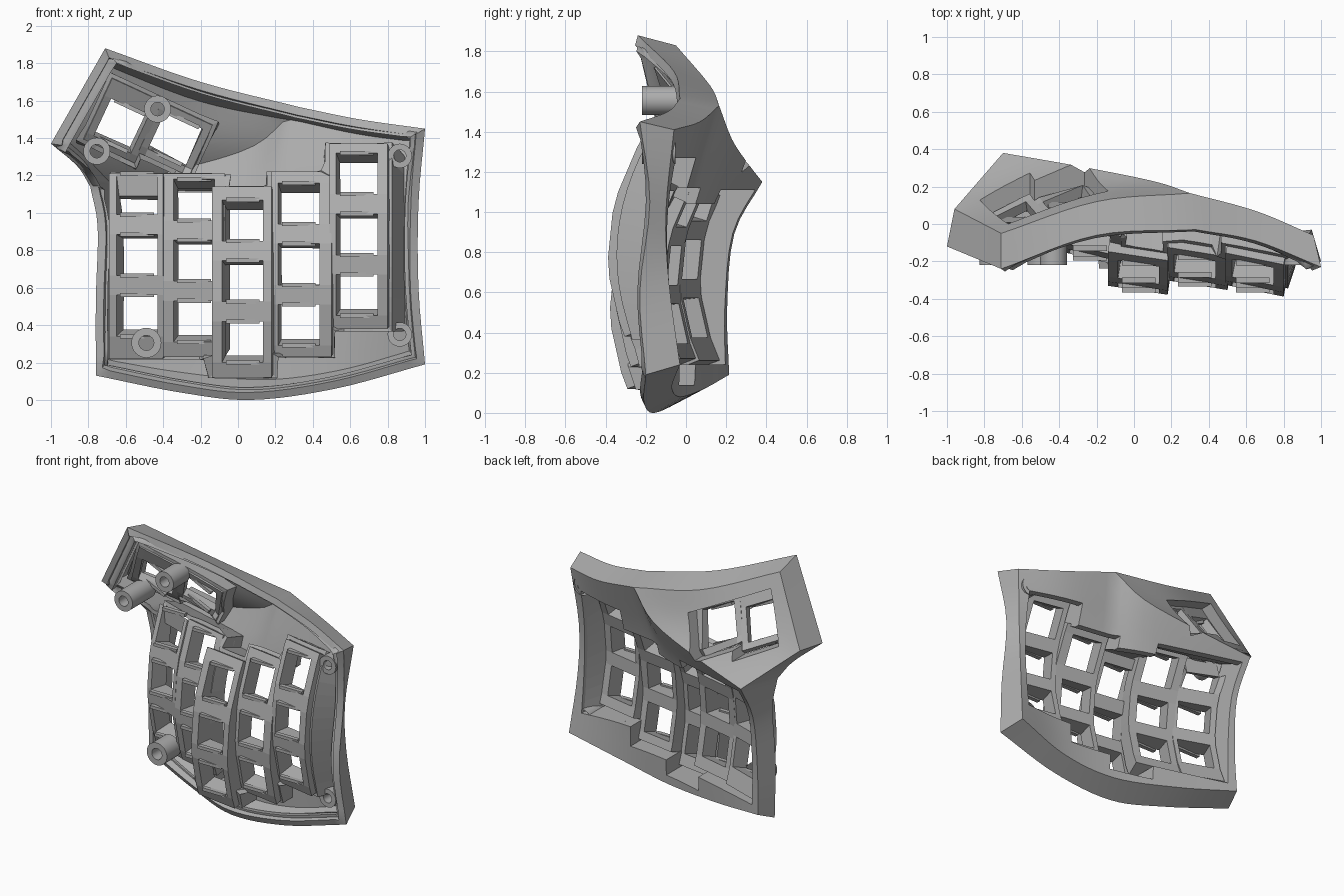
import bpy, bmesh, math
from mathutils import Vector, Matrix
from mathutils.bvhtree import BVHTree

if "Cube" in bpy.data.objects:
    bpy.data.objects.remove(bpy.data.objects["Cube"])

grey = bpy.data.materials.new("matte_grey")
grey.use_nodes = True
grey.diffuse_color = (0.42, 0.42, 0.42, 1)
grey.node_tree.nodes["Principled BSDF"].inputs["Base Color"].default_value = (0.42, 0.42, 0.42, 1)


def finish(name, bm, solid=0, offset=-1):
    mesh = bpy.data.meshes.new(name)
    bm.to_mesh(mesh)
    mesh.materials.append(grey)
    ob = bpy.data.objects.new(name, mesh)
    bpy.context.collection.objects.link(ob)
    if solid:
        mod = ob.modifiers.new("thickness", "SOLIDIFY")
        mod.thickness, mod.offset = solid, offset
        mod.use_even_offset = True
    return ob


def smooth(ob, angle=35):
    bpy.ops.object.select_all(action="DESELECT")
    ob.select_set(True)
    bpy.context.view_layer.objects.active = ob
    bpy.ops.object.shade_smooth_by_angle(angle=math.radians(angle))


def curve(pts, n):
    """Smooth curve through the points, n + 1 samples."""
    p = [Vector(q) for q in pts]
    p = [2 * p[0] - p[1]] + p + [2 * p[-1] - p[-2]]
    out = []
    for i in range(n + 1):
        f = i / n * (len(pts) - 1)
        k = min(int(f), len(pts) - 2)
        t = f - k
        a, b, c, d = p[k:k + 4]
        out.append(0.5 * (2 * b + (c - a) * t + (2 * a - 5 * b + 4 * c - d) * t * t
                          + (3 * b - a - 3 * c + d) * t ** 3))
    return out


def grid(bm, rows, skip=()):
    vs = [[bm.verts.new(p) for p in r] for r in rows]
    for j in range(len(vs) - 1):
        for i in range(len(vs[j]) - 1):
            if (i, j) not in skip:
                bm.faces.new((vs[j][i], vs[j][i + 1], vs[j + 1][i + 1], vs[j + 1][i]))


def patch(bm, bottom, top, left, right):
    """Coons patch between four edge curves."""
    nu, nv = len(bottom) - 1, len(left) - 1
    rows = []
    for j in range(nv + 1):
        t = j / nv
        row = []
        for i in range(nu + 1):
            s = i / nu
            flat = ((1 - s) * (1 - t) * bottom[0] + s * (1 - t) * bottom[-1]
                    + (1 - s) * t * top[0] + s * t * top[-1])
            row.append((1 - t) * bottom[i] + t * top[i] + (1 - s) * left[j] + s * right[j] - flat)
        rows.append(row)
    grid(bm, rows)


# Outer ridge of the shell, where the side walls meet the back
N = 12
low_left, low_right = (-.72, .215, .19), (.95, -.03, .24)
apex, peak = (-.70, .38, 1.15), (.30, .165, 1.53)
thumb_left, thumb_top, top_right = (-.96, .08, 1.38), (-.71, -.05, 1.83), (.96, -.06, 1.41)
r_bottom = curve([low_left, (-.3, .09, .12), (.15, -.03, .08), (.55, -.07, .13), low_right], 2 * N)
r_left = curve([low_left, (-.71, .205, .52), (-.70, .24, .89), apex], N)
r_notch = curve([apex, thumb_left], N)
r_end = curve([thumb_left, thumb_top], N)
r_top_a = curve([thumb_top, (-.2, .12, 1.63), peak], N)
r_top_b = curve([peak, (.65, .07, 1.45), top_right], N)
r_right = curve([low_right, (.92, -.085, .65), (.92, -.10, 1.0), top_right], N)
crease = curve([apex, (-.3, .31, 1.24), (.1, .23, 1.36), peak], N)

# Front rim of the shell, matched to the ridge
rim = [
    curve([(-.76, .08, .13), (-.76, .07, .54), (-.75, .09, .92), (-.79, .09, 1.14)], N),
    curve([(-.79, .09, 1.14), (-.86, .01, 1.25), (-1, -.12, 1.37)], N),
    curve([(-1, -.12, 1.37), (-.71, -.24, 1.88)], N),
    curve([(-.71, -.24, 1.88), (-.2, -.06, 1.70), (.33, -.03, 1.565)], N),
    curve([(.33, -.03, 1.565), (.65, -.09, 1.50), (1, -.23, 1.45)], N),
    curve([(1, -.23, 1.45), (.965, -.18, 1.05), (.965, -.23, .6), (1, -.20, .19)], N),
    curve([(1, -.20, .19), (.52, -.21, .06), (.07, -.17, 0), (-.31, -.06, .04), (-.76, .08, .13)], 2 * N),
]
ridge = [r_left, r_notch, r_end, r_top_a, r_top_b, r_right[::-1], r_bottom[::-1]]

# Shell skin
bm = bmesh.new()
patch(bm, r_bottom, crease + r_top_b[1:], r_left, r_right)
patch(bm, crease, r_end, r_notch, r_top_a[::-1])
back = BVHTree.FromBMesh(bm)
for a, b in zip(rim, ridge):
    grid(bm, [a, b])
bmesh.ops.remove_doubles(bm, verts=bm.verts, dist=0.002)
bmesh.ops.recalc_face_normals(bm, faces=bm.faces)
if sum(f.normal.y * f.calc_area() for f in bm.faces) < 0:
    bmesh.ops.reverse_faces(bm, faces=bm.faces)
shell = finish("case_shell", bm, 0.045)


def back_y(x, z):
    hit = back.ray_cast(Vector((x, 3, z)), Vector((0, -1, 0)))[0]
    return (hit or back.find_nearest(Vector((x, .2, z)))[0]).y


# Inner lip: a flat ledge around the rim with a short wall behind it
bm = bmesh.new()
mid = Vector((.05, 0, .85))
loop = [p for seg in rim for p in seg[:-1]]
loop.append(loop[0])
rows = [[Vector((m.x, p.y + d, m.z)) for p in loop for m in [mid + (p - mid) * k]]
        for k, d in ((.97, .015), (.93, .015), (.93, .08))]
grid(bm, rows)
smooth(finish("rim_lip", bm, 0.015, 0))

# Key columns: x range, z range, first key centre, front depth, tilt
columns = [
    (-.69, -.40, .22, 1.21, -.54, .45, -.09, -.35),
    (-.40, -.07, .23, 1.21, -.235, .42, -.18, -.24),
    (-.14, .18, .12, 1.14, .025, .31, -.35, -.15),
    (.18, .50, .23, 1.22, .325, .40, -.32, -.16),
    (.49, .80, .38, 1.37, .635, .56, -.35, -.2),
]
HOLE, STEP, THICK = .11, .325, .12


def column_y(c, x, z):
    d = z - c[5] - STEP
    return c[6] + c[7] * (x - c[4]) + .5 * d * d + .1 * d


clips = bmesh.new()


def add_clip(point, turn=0):
    m = Matrix.Translation(point) @ Matrix.Rotation(turn, 4, "Y") @ Matrix.Diagonal((.18, .03, .022, 1))
    bmesh.ops.create_cube(clips, size=1, matrix=m)


for n, c in enumerate(columns):
    xs = [c[0], c[4] - HOLE, c[4] + HOLE, c[1]]
    zs = [c[2]] + [c[5] + k * STEP + s * HOLE for k in range(3) for s in (-1, 1)] + [c[3]]
    bm = bmesh.new()
    grid(bm, [[(x, column_y(c, x, z), z) for x in xs] for z in zs], {(1, 1), (1, 3), (1, 5)})
    finish("key_column_%d" % (n + 1), bm, THICK, -1)
    for z in zs[1:-1]:
        add_clip((c[4], column_y(c, c[4], z) + .005, z))

# Thumb key sockets, sunk below the back
TURN = math.radians(25)
U, V = Vector((math.cos(TURN), 0, -math.sin(TURN))), Vector((math.sin(TURN), 0, math.cos(TURN)))
SINK = .16
for n, (x, z, upper) in enumerate([(-.625, 1.465, .21), (-.335, 1.395, .15)]):
    rows = []
    for v in (-.15, -HOLE, HOLE, upper):
        row = [Vector((x, 0, z)) + U * u + V * v for u in (-.15, -HOLE, HOLE, .15)]
        for p in row:
            p.y = back_y(p.x, p.z) - SINK
        rows.append(row)
    bm = bmesh.new()
    grid(bm, rows, {(1, 1)})
    finish("thumb_socket_%d" % (n + 1), bm, .06, -1)
    for v in (-HOLE, HOLE):
        p = Vector((x, 0, z)) + V * v
        add_clip((p.x, back_y(p.x, p.z) - SINK, p.z), TURN)
finish("key_clips", clips)


# Wells: walls dropping from the back to the key plates
def dense(poly, counts):
    return [tuple(Vector(a).lerp(Vector(b), i / k))
            for a, b, k in zip(poly, poly[1:] + poly[:1], counts) for i in range(k)]


def well_floor(x, z):
    return min(column_y(c, x, z) for c in columns if c[0] - .01 <= x <= c[1] + .01) + .05


def thumb_floor(x, z):
    return back_y(x, z) - SINK + .01


def well(name, poly, floor, flare, drop):
    upper = [(x + (flare if x > .79 else 0), z - (drop if z > 1.1 else 0)) for x, z in poly]
    counts = [max(1, round(math.dist(a, b) / .08)) for a, b in zip(poly, poly[1:] + poly[:1])]
    bottom = [Vector((x, floor(x, z), z)) for x, z in dense(poly, counts)]
    top = [Vector((x, back_y(x, z) - .03, z)) for x, z in dense(upper, counts)]
    bm = bmesh.new()
    grid(bm, [bottom + bottom[:1], top + top[:1]])
    bmesh.ops.remove_doubles(bm, verts=bm.verts, dist=.0005)
    finish(name, bm, .025, -1)
    # Cutter for the matching opening in the shell
    bm = bmesh.new()
    face = bm.faces.new([bm.verts.new((x, -1, z)) for x, z in upper])
    ext = bmesh.ops.extrude_face_region(bm, geom=[face])["geom"]
    bmesh.ops.translate(bm, vec=(0, 2, 0), verts=[g for g in ext if isinstance(g, bmesh.types.BMVert)])
    bmesh.ops.recalc_face_normals(bm, faces=bm.faces)
    cutter = finish(name + "_cutter", bm)
    cutter.hide_render = True
    mod = shell.modifiers.new("opening", "BOOLEAN")
    mod.operation, mod.object, mod.solver = "DIFFERENCE", cutter, "EXACT"
    return cutter


main_poly = [(-.66, .24), (-.13, .24), (-.13, .14), (.18, .14), (.18, .25), (.49, .25), (.49, .39),
             (.80, .39), (.80, 1.35), (.49, 1.35), (.49, 1.2), (.18, 1.2), (.18, 1.12),
             (-.07, 1.12), (-.07, 1.19), (-.66, 1.19)]
origin = Vector((-.625, 0, 1.465))
thumb_poly = []
for u, v in [(-.15, -.15), (.146, -.15), (.146, -.09), (.44, -.09), (.44, .21), (-.15, .21)]:
    p = origin + U * u + V * v
    thumb_poly.append((p.x, p.z))
cutters = [well("key_well", main_poly, well_floor, .07, .08),
           well("thumb_well", thumb_poly, thumb_floor, 0, 0)]

# Cut the openings, then drop the cutters
bpy.context.view_layer.objects.active = shell
for mod in list(shell.modifiers):
    bpy.ops.object.modifier_apply(modifier=mod.name)
for ob in cutters:
    bpy.data.objects.remove(ob)
smooth(shell)

# Screw bosses: hollow posts
for n, (x, z, r, end) in enumerate([(-.43, 1.555, .072, SINK), (-.755, 1.33, .072, SINK), (-.49, .305, .08, .22),
                                    (.865, 1.305, .065, .02), (.865, .35, .065, .02)]):
    end = back_y(x, z) - end + .01
    profile = [(r * .5, end), (r * .5, -.22), (r, -.22), (r, end)]
    ring = [i * math.tau / 32 for i in range(33)]
    bm = bmesh.new()
    grid(bm, [[(x + q * math.cos(a), y, z + q * math.sin(a)) for a in ring] for q, y in profile])
    bmesh.ops.remove_doubles(bm, verts=bm.verts, dist=.0005)
    bmesh.ops.recalc_face_normals(bm, faces=bm.faces)
    smooth(finish("screw_boss_%d" % (n + 1), bm))
